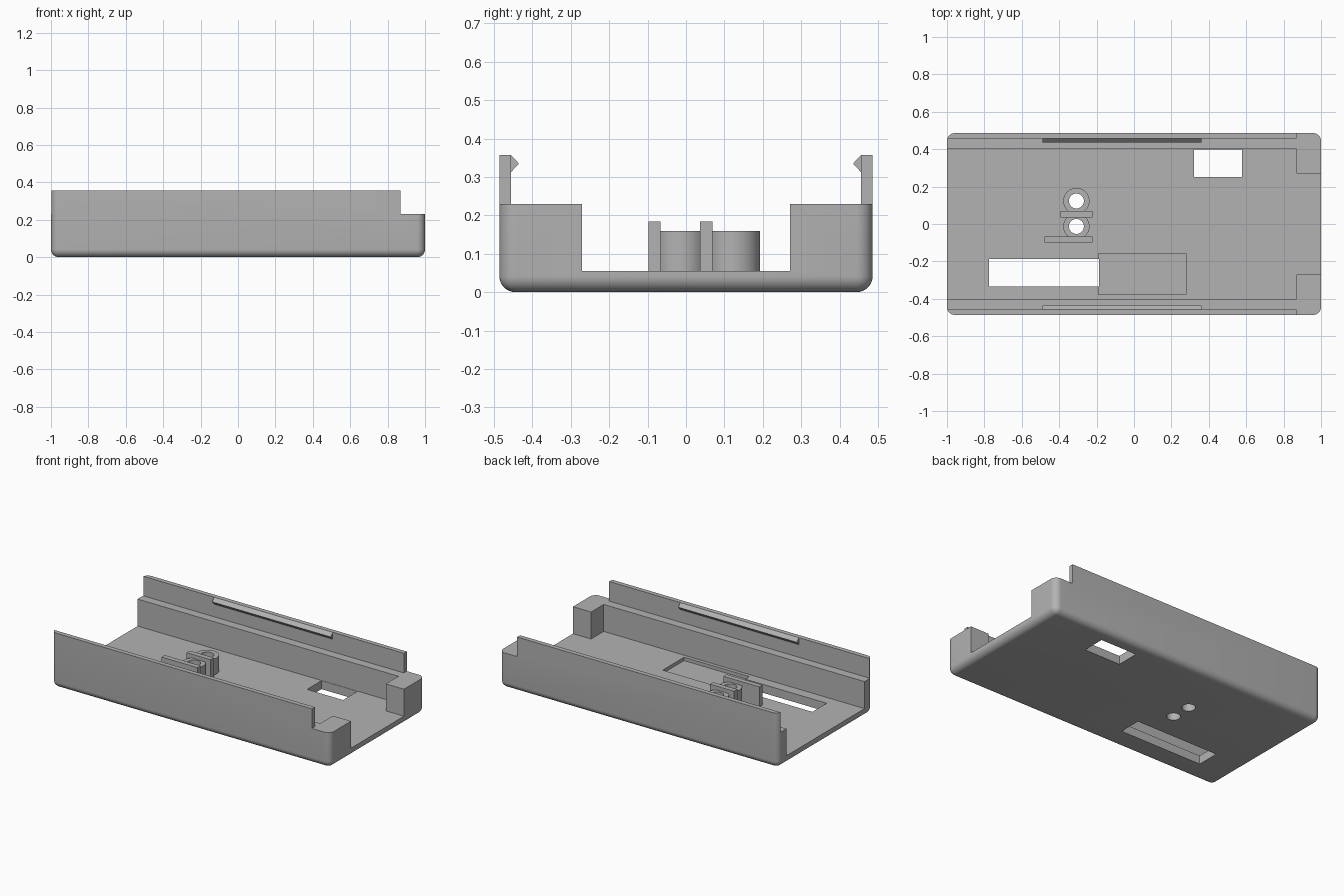
import bpy
import bmesh
import math
from mathutils import Matrix, Vector

cube = bpy.data.objects.get("Cube")
if cube:
    bpy.data.objects.remove(cube, do_unlink=True)

grey = bpy.data.materials.new("plain grey")
grey.use_nodes = True
colour = (0.45, 0.45, 0.45, 1)
grey.diffuse_color = colour
grey.node_tree.nodes["Principled BSDF"].inputs["Base Color"].default_value = colour

HALF_WIDTH, FLOOR, SHELF, TOP = 0.486, 0.055, 0.23, 0.357
SHOULDER_X = 0.87


def make(name, bm):
    bmesh.ops.recalc_face_normals(bm, faces=bm.faces)
    mesh = bpy.data.meshes.new(name)
    bm.to_mesh(mesh)
    bm.free()
    mesh.materials.append(grey)
    obj = bpy.data.objects.new(name, mesh)
    bpy.context.collection.objects.link(obj)
    return obj


def box_mesh(x, y, z):
    bm = bmesh.new()
    lo, hi = Vector((x[0], y[0], z[0])), Vector((x[1], y[1], z[1]))
    bmesh.ops.create_cube(bm, size=1, matrix=Matrix.Translation((lo + hi) / 2)
                          @ Matrix.Diagonal((hi - lo).to_4d()))
    return bm


def box(name, x, y, z):
    return make(name, box_mesh(x, y, z))


def cylinder(name, x, y, radius, z):
    bm = bmesh.new()
    bmesh.ops.create_cone(bm, cap_ends=True, segments=48, radius1=radius, radius2=radius,
                          depth=z[1] - z[0], matrix=Matrix.Translation((x, y, sum(z) / 2)))
    return make(name, bm)


def cut(target, cutter):
    mod = target.modifiers.new("cut", "BOOLEAN")
    mod.operation = "DIFFERENCE"
    mod.solver = "EXACT"
    mod.object = cutter
    bpy.context.view_layer.objects.active = target
    bpy.ops.object.modifier_apply(modifier=mod.name)
    bpy.data.objects.remove(cutter, do_unlink=True)


def smooth(obj):
    bpy.ops.object.select_all(action="DESELECT")
    obj.select_set(True)
    bpy.context.view_layer.objects.active = obj
    bpy.ops.object.shade_smooth_by_angle(angle=math.radians(30))


# Tray block, rounded at the bottom and the upright corners
bm = box_mesh((-1, 1), (-HALF_WIDTH, HALF_WIDTH), (0, TOP))
rounded = [e for e in bm.edges if min(v.co.z for v in e.verts) < 0.01]
bmesh.ops.bevel(bm, geom=rounded, offset=0.042, segments=8, profile=0.5, affect="EDGES")
tray = make("tray", bm)

# Hollow: top of the end blocks, lip ledge, main channel, end opening
cut(tray, box("shoulder_cutter", (SHOULDER_X, 1.2), (-1, 1), (SHELF, 1)))
cut(tray, box("ledge_cutter", (-1.2, 1.2), (-0.456, 0.456), (SHELF, 1)))
cut(tray, box("channel_cutter", (-1.2, SHOULDER_X), (-0.4, 0.4), (FLOOR, 1)))
cut(tray, box("opening_cutter", (0.8, 1.2), (-0.271, 0.271), (FLOOR, 1)))

# Floor openings and the shallow recess
cut(tray, box("window_cutter", (0.32, 0.578), (0.25, 0.398), (-0.1, 0.1)))
cut(tray, box("slot_cutter", (-0.775, -0.187), (-0.334, -0.187), (-0.1, 0.1)))
cut(tray, box("recess_cutter", (-0.19, 0.278), (-0.377, -0.158), (0.033, 0.1)))

# Two hollow posts, each with a flat plate in front
POST_X = -0.308
for label, y, plate_left, plate_y in (("back", 0.123, -0.393, (0.036, 0.069)),
                                      ("front", -0.013, -0.479, (-0.098, -0.066))):
    cut(tray, cylinder("hole_cutter", POST_X, y, 0.04, (-0.1, 0.1)))
    post = cylinder(label + "_post", POST_X, y, 0.07, (FLOOR - 0.005, 0.159))
    cut(post, cylinder("bore_cutter", POST_X, y, 0.04, (-0.1, 0.3)))
    smooth(post)
    box(label + "_plate", (plate_left, -0.222), plate_y, (FLOOR - 0.005, 0.184))
smooth(tray)

# Snap ridges along the inside of both lips
for label, side in (("back", 1), ("front", -1)):
    bm = bmesh.new()
    profile = [(0.458, 0.312), (0.456, 0.312), (0.435, 0.335), (0.456, TOP), (0.458, TOP)]
    face = bm.faces.new([bm.verts.new((-0.49, side * y, z)) for y, z in profile])
    end = bmesh.ops.extrude_face_region(bm, geom=[face], use_keep_orig=True)["geom"]
    bmesh.ops.translate(bm, vec=(0.85, 0, 0),
                        verts=[v for v in end if isinstance(v, bmesh.types.BMVert)])
    make(label + "_snap_ridge", bm)
